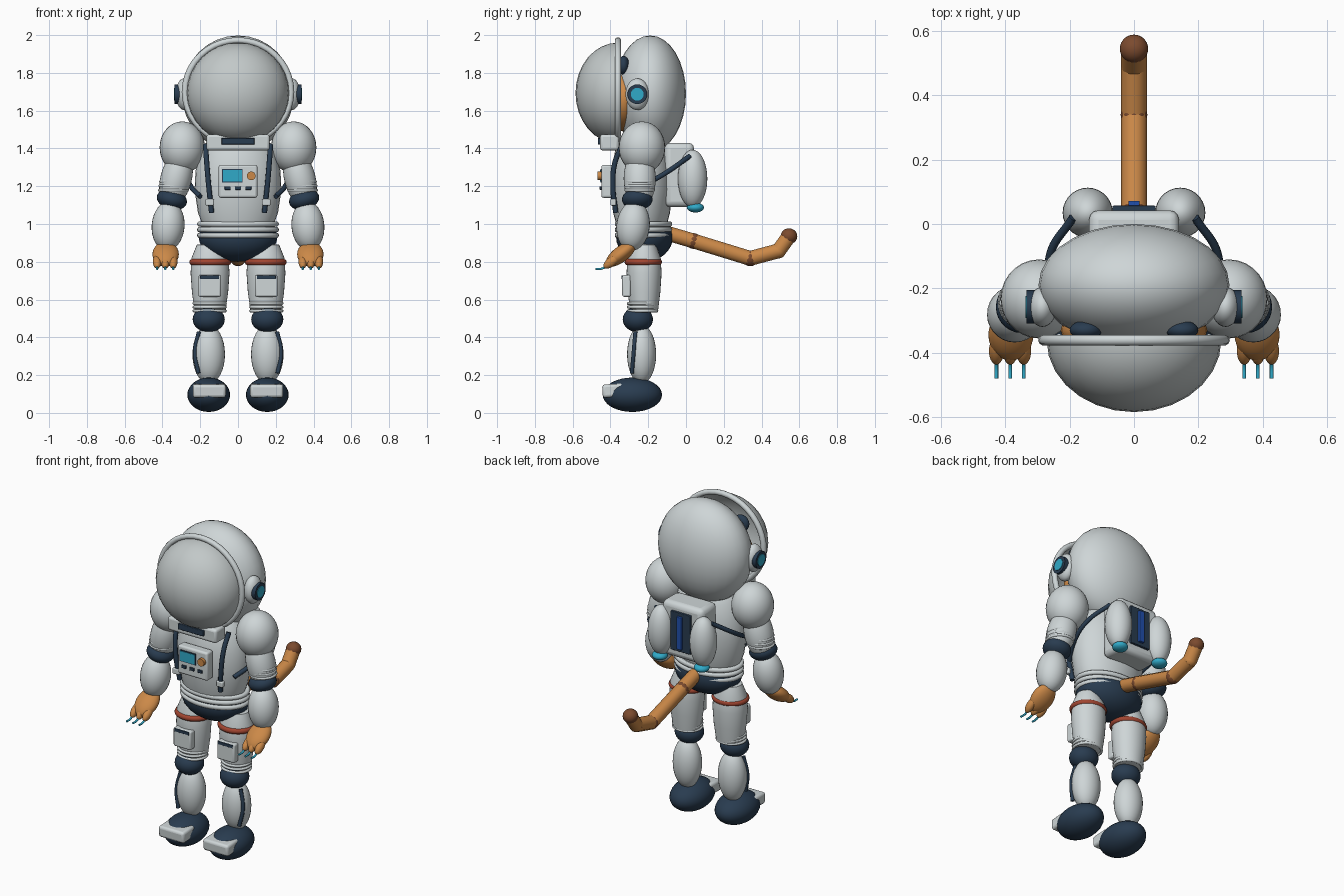
import bpy, bmesh, math
from mathutils import Vector

if "Cube" in bpy.data.objects:
    bpy.data.objects.remove(bpy.data.objects["Cube"])


def material(name, r, g, b):
    m = bpy.data.materials.new(name)
    m.use_nodes = True
    m.diffuse_color = (r, g, b, 1)
    m.node_tree.nodes["Principled BSDF"].inputs["Base Color"].default_value = (r, g, b, 1)
    return m


WHITE = material("suit_white", .62, .67, .68)
VISOR = material("visor_grey", .54, .58, .58)
NAVY = material("navy", .022, .045, .08)
FUR = material("orange_fur", .6, .25, .065)
BROWN = material("dark_brown", .2, .07, .028)
CYAN = material("cyan", .03, .4, .58)
RED = material("rust_red", .36, .06, .03)
BLUE = material("blue", .015, .08, .42)


def finish(name, mat, angle=40):
    ob = bpy.context.object
    ob.name = name
    ob.data.materials.append(mat)
    bpy.ops.object.transform_apply(location=False, rotation=False, scale=True)
    bpy.ops.object.shade_smooth_by_angle(angle=math.radians(angle))
    return ob


def ball(name, loc, radii, mat, rot=(0, 0, 0)):
    bpy.ops.mesh.primitive_uv_sphere_add(segments=28, ring_count=16, radius=1, location=loc, rotation=rot)
    bpy.context.object.scale = radii
    return finish(name, mat)


def box(name, loc, size, mat, bevel=.01, rot=(0, 0, 0)):
    bpy.ops.mesh.primitive_cube_add(size=1, location=loc, rotation=rot)
    bpy.context.object.scale = size
    ob = finish(name, mat, 30)
    if bevel:
        mod = ob.modifiers.new("Bevel", "BEVEL")
        mod.width, mod.segments = bevel, 3
    return ob


def ring(name, loc, rx, ry, thick, mat, rot=(0, 0, 0)):
    bpy.ops.mesh.primitive_torus_add(major_radius=rx, minor_radius=thick, major_segments=40,
                                     minor_segments=10, location=loc, rotation=rot)
    bpy.context.object.scale = (1, ry / rx, 1)
    return finish(name, mat, 60)


def disc(name, loc, radius, depth, mat, rot):
    bpy.ops.mesh.primitive_cylinder_add(vertices=24, radius=radius, depth=depth, location=loc, rotation=rot)
    return finish(name, mat)


def tube(name, points, radius, mat, smooth=True):
    cu = bpy.data.curves.new(name, "CURVE")
    cu.dimensions, cu.bevel_depth, cu.bevel_resolution = "3D", radius, 3
    cu.use_fill_caps = True
    if smooth:
        sp = cu.splines.new("BEZIER")
        sp.bezier_points.add(len(points) - 1)
        for bp, p in zip(sp.bezier_points, points):
            bp.co = p
            bp.handle_left_type = bp.handle_right_type = "AUTO"
    else:
        sp = cu.splines.new("POLY")
        sp.points.add(len(points) - 1)
        for bp, p in zip(sp.points, points):
            bp.co = (*p, 1)
    ob = bpy.data.objects.new(name, cu)
    bpy.context.collection.objects.link(ob)
    bpy.ops.object.select_all(action="DESELECT")
    ob.select_set(True)
    bpy.context.view_layer.objects.active = ob
    bpy.ops.object.convert(target="MESH")
    return finish(name, mat)


def lathe(name, loc, profile, yscale, mat):
    me = bpy.data.meshes.new(name)
    bm = bmesh.new()
    vs = [bm.verts.new((r, 0, z)) for r, z in profile]
    edges = [bm.edges.new(pair) for pair in zip(vs, vs[1:])]
    bmesh.ops.spin(bm, geom=vs + edges, axis=(0, 0, 1), cent=(0, 0, 0), angle=math.tau, steps=32)
    bmesh.ops.remove_doubles(bm, verts=bm.verts, dist=1e-4)
    bmesh.ops.recalc_face_normals(bm, faces=bm.faces)
    bm.to_mesh(me)
    bm.free()
    ob = bpy.data.objects.new(name, me)
    bpy.context.collection.objects.link(ob)
    bpy.ops.object.select_all(action="DESELECT")
    ob.select_set(True)
    bpy.context.view_layer.objects.active = ob
    ob.location, ob.scale = loc, (1, yscale, 1)
    return finish(name, mat, 60)


# helmet, with the head inside it
ball("helmet_shell", (0, -.19, 1.69), (.297, .19, .308), WHITE)
ball("face", (0, -.33, 1.66), (.228, .09, .17), FUR)
visor = ball("visor", (0, -.36, 1.693), (.272, .225, .267), VISOR)
bm = bmesh.new()
bm.from_mesh(visor.data)
bmesh.ops.bisect_plane(bm, geom=bm.verts[:] + bm.edges[:] + bm.faces[:], plane_co=(0, .01, 0),
                       plane_no=(0, 1, 0), clear_outer=True)
bm.to_mesh(visor.data)
bm.free()
ring("visor_rim", (0, -.361, 1.70), .281, .272, .017, WHITE, (math.pi / 2, 0, 0))

# torso, collar, waist
lathe("torso", (0, -.235, 0), [(0, 1), (.19, 1), (.212, 1.06), (.23, 1.18), (.225, 1.28),
                               (.195, 1.4), (.12, 1.49), (0, 1.52)], .71, WHITE)
box("collar", (0, -.405, 1.432), (.335, .1, .085), WHITE, .015)
box("collar_latch", (0, -.457, 1.438), (.175, .02, .035), NAVY, .004)
lathe("waist", (0, -.225, 0), [(0, .93), (.195, .93), (.195, 1.01), (0, 1.01)], .72, WHITE)
for i in range(3):
    ring(f"waist_ring_{i}", (0, -.225, 1 - .03 * i), .203, .142, .014, WHITE)
ball("pelvis", (0, -.22, .93), (.208, .15, .13), NAVY)

# chest panel
box("chest_panel", (0, -.418, 1.226), (.205, .06, .175), WHITE, .012)
box("panel_screen", (-.03, -.45, 1.255), (.1, .012, .06), CYAN, 0)
box("panel_screen_frame", (-.03, -.448, 1.255), (.11, .01, .07), NAVY, 0)
disc("panel_knob", (.07, -.455, 1.255), .023, .025, FUR, (math.pi / 2, 0, 0))
for i in (-1, 0, 1):
    box(f"panel_button_{i + 1}", (.055 * i, -.45, 1.19), (.032, .014, .018), NAVY, .003)

# backpack
box("backpack", (0, -.035, 1.26), (.28, .155, .34), WHITE, .03)
box("backpack_panel", (0, .047, 1.265), (.135, .02, .24), NAVY, .004)
box("backpack_light", (0, .062, 1.265), (.034, .02, .2), BLUE, .003)

# tail
tail = [(0, -.13, .96), (0, .04, .91), (0, .34, .818), (0, .49, .858), (0, .545, .935)]
for i, (a, b) in enumerate(zip(tail, tail[1:])):
    tube(f"tail_segment_{i}", [a, b], .041, FUR, False)
for i, p in enumerate(tail[1:4]):
    ball(f"tail_joint_{i}", p, [.0415 if i < 2 else .04] * 3, BROWN if i < 2 else FUR)
ball("tail_tip", tail[-1], (.044, .044, .042), BROWN)

# mirrored parts
for side, s in (("left", 1), ("right", -1)):
    def at(x, y, z):
        return (s * x, y, z)

    turn = (0, s * math.pi / 2, 0)
    lean = (0, -s * .25, 0)

    # ear cups
    ball(f"{side}_ear_cup", at(.285, -.258, 1.687), (.045, .062, .084), WHITE)
    disc(f"{side}_ear_ring", at(.322, -.258, 1.687), .052, .026, NAVY, turn)
    disc(f"{side}_ear_light", at(.325, -.258, 1.687), .034, .026, CYAN, turn)
    ball(f"{side}_inner_ear", at(.15, -.33, 1.84), (.05, .03, .05), NAVY)

    # harness straps
    tube(f"{side}_chest_strap", [at(.172, -.335, 1.42), at(.166, -.375, 1.33), at(.155, -.387, 1.2),
                                 at(.14, -.372, 1.06)], .014, NAVY)
    box(f"{side}_strap_buckle", at(.15, -.385, 1.115), (.045, .03, .035), WHITE, .006)
    tube(f"{side}_side_strap", [at(.19, .02, 1.36), at(.262, -.1, 1.275), at(.25, -.23, 1.2),
                                at(.2, -.325, 1.145)], .013, NAVY)

    # backpack tanks
    ball(f"{side}_tank", at(.144, .035, 1.24), (.078, .078, .153), WHITE)
    ball(f"{side}_tank_nozzle", at(.144, .05, 1.087), (.045, .045, .026), CYAN)

    # arm
    ball(f"{side}_shoulder", at(.295, -.233, 1.405), (.12, .123, .138), WHITE)
    ball(f"{side}_upper_arm", at(.328, -.245, 1.24), (.083, .085, .16), WHITE, lean)
    for i in range(3):
        ring(f"{side}_arm_ring_{i}", at(.336 + .003 * i, -.245, 1.225 - .023 * i), .074, .074, .008, WHITE)
    ball(f"{side}_elbow", at(.35, -.258, 1.13), (.081, .081, .054), NAVY, lean)
    ball(f"{side}_forearm", at(.37, -.28, .99), (.087, .088, .132), WHITE, (-.1, -s * .08, 0))

    # hand with claws
    ball(f"{side}_hand", at(.383, -.345, .84), (.07, .095, .042), FUR, (.65, 0, 0))
    for i, x in enumerate((.343, .385, .428)):
        ball(f"{side}_finger_{i}", at(x, -.395, .80), (.023, .05, .025), FUR, (.65, 0, 0))
        tube(f"{side}_claw_{i}", [at(x, -.415, .782), at(x, -.445, .764), at(x, -.48, .762)], .006, CYAN)

    # leg
    lathe(f"{side}_thigh", at(.148, -.222, 0), [(0, .9), (.07, .89), (.098, .82), (.103, .74), (.096, .64),
                                                (.082, .54), (0, .52)], .9, WHITE)
    ring(f"{side}_thigh_band", at(.147, -.226, .798), .094, .084, .017, RED)
    box(f"{side}_pocket", at(.15, -.315, .672), (.12, .045, .115), WHITE, .01)
    box(f"{side}_pocket_flap", at(.15, -.337, .718), (.1, .008, .018), NAVY, .002)
    for i in range(3):
        ring(f"{side}_thigh_ring_{i}", at(.15, -.23, .58 - .02 * i), .083, .076, .008, WHITE)
    ball(f"{side}_knee", at(.155, -.255, .495), (.085, .08, .068), NAVY)
    ball(f"{side}_shin", at(.155, -.235, .31), (.086, .077, .155), WHITE)
    tube(f"{side}_shin_stripe", [at(.207, -.268, .43), at(.228, -.277, .32), at(.21, -.287, .21)], .011, NAVY)
    ball(f"{side}_boot", at(.155, -.284, .096), (.113, .157, .091), NAVY)
    box(f"{side}_toe_cap", at(.152, -.385, .118), (.175, .115, .07), WHITE, .015, (.06, 0, 0))
